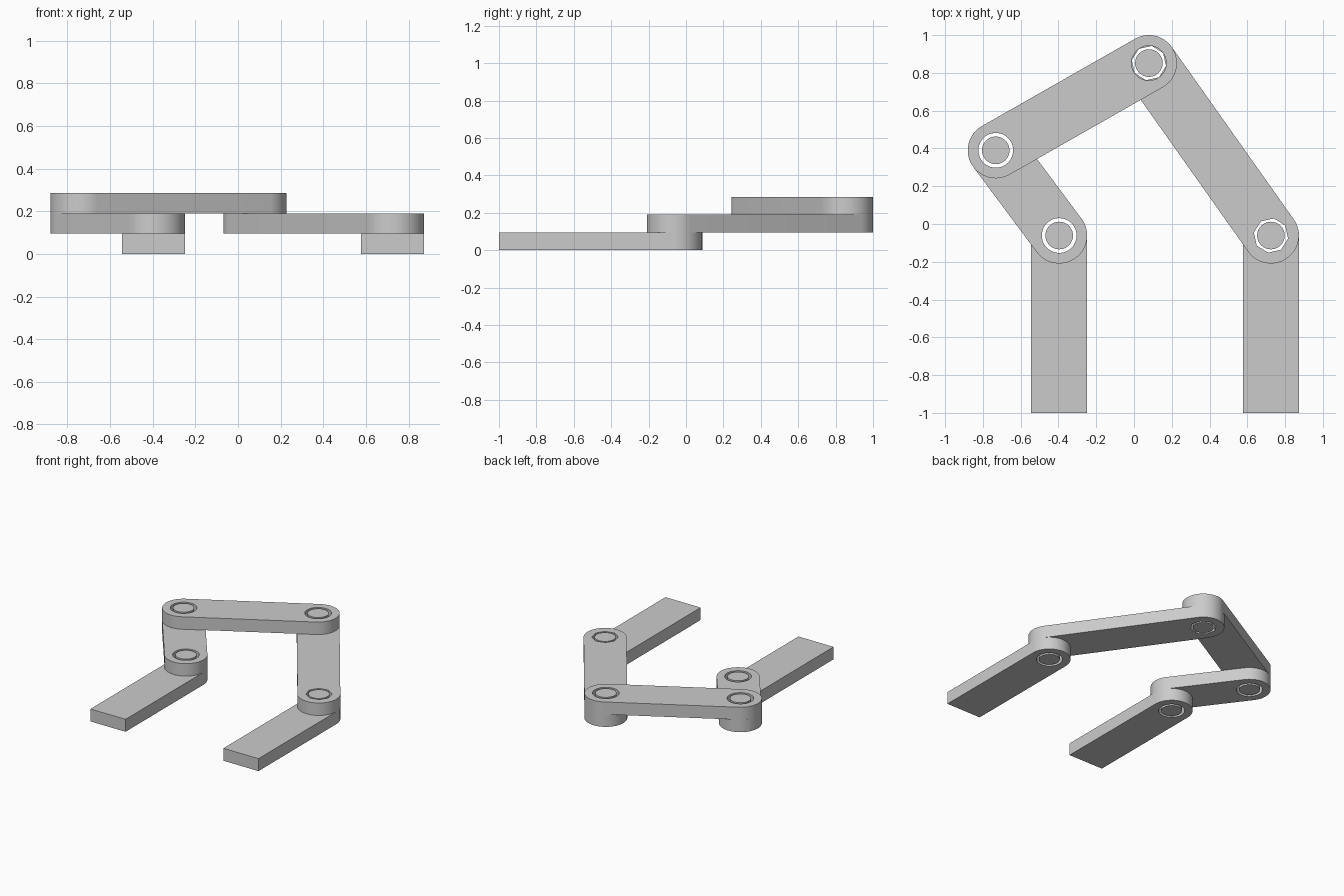
import bpy, bmesh, math
from mathutils import Vector

old = bpy.data.objects.get("Cube")
if old:
    bpy.data.objects.remove(old, do_unlink=True)

T = 0.095          # plate thickness
R = 0.148          # plate half width
HOLE, PIN = 0.092, 0.073

metal = bpy.data.materials.new("plain grey")
metal.use_nodes = True
grey = (0.6, 0.6, 0.6, 1)
metal.diffuse_color = grey
metal.node_tree.nodes["Principled BSDF"].inputs["Base Color"].default_value = grey


def arc(c, r, start, sweep, n):
    """n points along an arc round c."""
    return [c + Vector((math.cos(start + sweep * i / n), math.sin(start + sweep * i / n)))
            * r for i in range(n)]


def plate(name, loops, z, height):
    """Fill the outline minus its holes and extrude it upwards."""
    bm = bmesh.new()
    edges = []
    for loop in loops:
        vs = [bm.verts.new((p.x, p.y, z)) for p in loop]
        edges += [bm.edges.new((a, b)) for a, b in zip(vs, vs[1:] + vs[:1])]
    bmesh.ops.triangle_fill(bm, edges=edges, use_beauty=True)
    out = bmesh.ops.extrude_face_region(bm, geom=bm.faces[:], use_keep_orig=True)
    top = [v for v in out["geom"] if isinstance(v, bmesh.types.BMVert)]
    bmesh.ops.translate(bm, verts=top, vec=(0, 0, height))
    bmesh.ops.recalc_face_normals(bm, faces=bm.faces[:])
    mesh = bpy.data.meshes.new(name)
    bm.to_mesh(mesh)
    bm.free()
    mesh.materials.append(metal)
    ob = bpy.data.objects.new(name, mesh)
    bpy.context.collection.objects.link(ob)
    bpy.ops.object.select_all(action="DESELECT")
    ob.select_set(True)
    bpy.context.view_layer.objects.active = ob
    bpy.ops.object.shade_smooth_by_angle(angle=math.radians(30))


def link(name, a, b, layer, sides=48):
    """Round-ended plate with a hole at each end."""
    d = b - a
    ang = math.atan2(d.y, d.x)
    half = math.pi / 2
    outline = (arc(b, R, ang - half, math.pi, 32) + [b + Vector((-d.y, d.x)).normalized() * R]
               + arc(a, R, ang + half, math.pi, 32) + [a + Vector((d.y, -d.x)).normalized() * R])
    holes = [arc(c, HOLE, ang, math.tau, sides) for c in (a, b)]
    plate(name, [outline] + holes, layer * T, T)


def base_bar(name, c):
    """Bar with a square front end and a round pivot end."""
    outline = ([Vector((c.x - R, -1)), Vector((c.x + R, -1))]
               + arc(c, R, 0, math.pi, 32) + [Vector((c.x - R, c.y))])
    plate(name, [outline, arc(c, HOLE, 0, math.tau, 48)], 0, T)


# Pivot centres
right_base = Vector((-0.396, -0.061))
left_base = Vector((0.725, -0.061))
right_elbow = Vector((-0.732, 0.39))
left_elbow = Vector((0.079, 0.852))

# Bars and links
base_bar("right_base_bar", right_base)
base_bar("left_base_bar", left_base)
link("right_crank", right_base, right_elbow, 1)
link("left_rocker", left_base, left_elbow, 1, sides=8)
link("coupler", right_elbow, left_elbow, 2)

# Pins, each passing through two layers
for name, c, layer in (("right_base_pin", right_base, 0), ("left_base_pin", left_base, 0),
                       ("right_elbow_pin", right_elbow, 1), ("left_elbow_pin", left_elbow, 1)):
    plate(name, [arc(c, PIN, 0, math.tau, 48)], layer * T, 2 * T)
